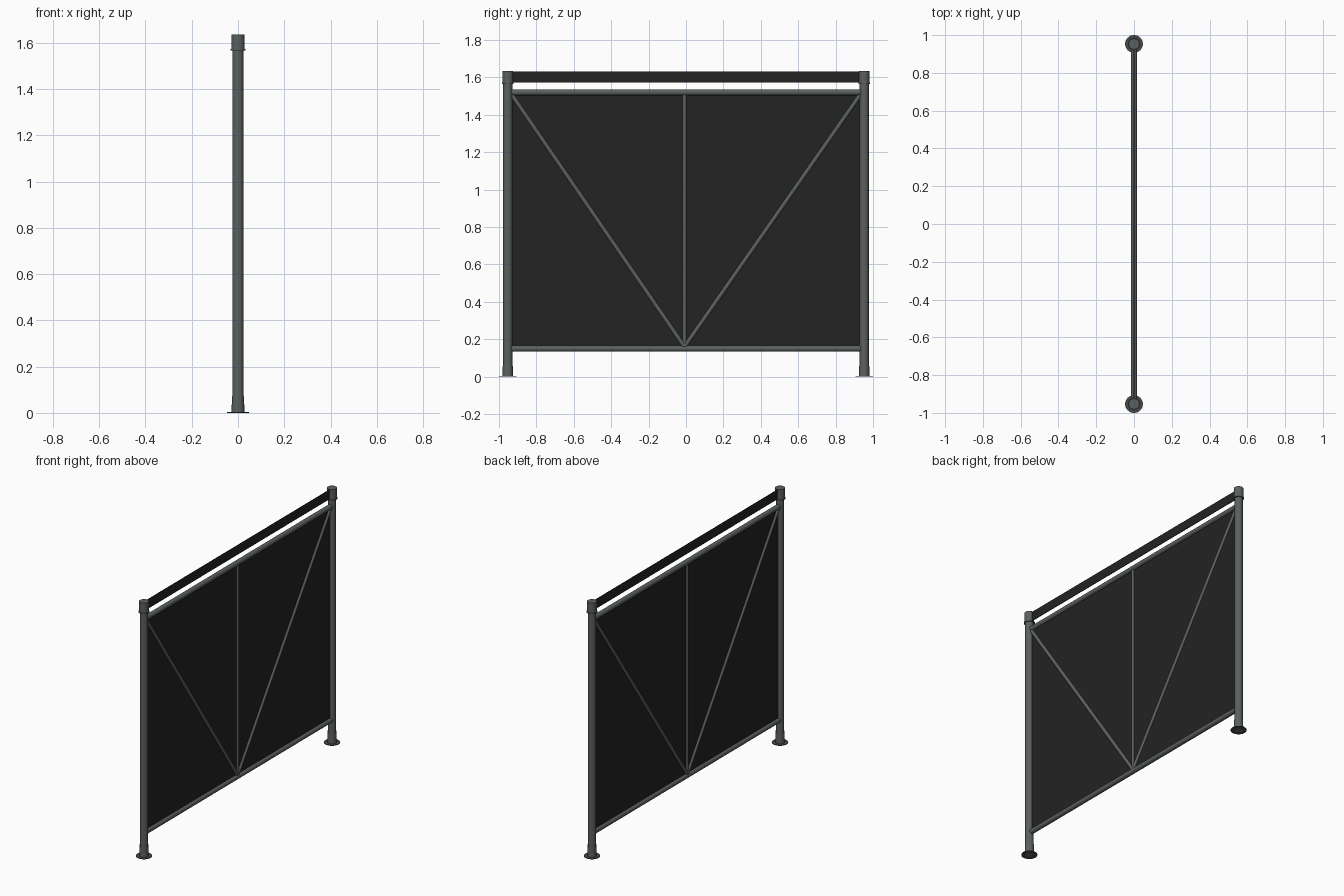
import bpy
from mathutils import Vector

if "Cube" in bpy.data.objects:
    bpy.data.objects.remove(bpy.data.objects["Cube"])


def material(name, rgb):
    m = bpy.data.materials.new(name)
    m.diffuse_color = (*rgb, 1)
    m.use_nodes = True
    m.node_tree.nodes["Principled BSDF"].inputs["Base Color"].default_value = m.diffuse_color
    return m


STEEL = material("grey steel", (0.105, 0.118, 0.115))
FABRIC = material("black fabric", (0.017, 0.017, 0.017))
RUBBER = material("dark flange", (0.06, 0.066, 0.065))


def finish(name, mat):
    o = bpy.context.object
    o.name = name
    o.data.materials.append(mat)
    return o


def tube(name, a, b, r, mat=STEEL, r2=None, sides=32):
    a, b = Vector(a), Vector(b)
    d = b - a
    bpy.ops.mesh.primitive_cone_add(
        vertices=sides, radius1=r, radius2=r if r2 is None else r2, depth=d.length,
        location=(a + b) / 2, rotation=d.to_track_quat('Z', 'Y').to_euler())
    o = finish(name, mat)
    bpy.ops.object.shade_smooth_by_angle()
    return o


def box(name, size, loc, mat):
    bpy.ops.mesh.primitive_cube_add(size=1, location=loc)
    o = finish(name, mat)
    o.scale = size
    return o


POST_Y, MID_Y = 0.953, -0.008
TOP_Z, LOW_Z = 1.52, 0.15

# posts with foot flange, foot sleeve, cap and cap ring
for s, side in ((-1, "left"), (1, "right")):
    y = s * POST_Y
    tube(side + "_post", (0, y, 0), (0, y, 1.6), 0.0245)
    tube(side + "_foot_flange", (0, y, 0.0005), (0, y, 0.004), 0.047, RUBBER)
    tube(side + "_foot_sleeve", (0, y, 0.004), (0, y, 0.072), 0.0275, r2=0.0265)
    tube(side + "_post_cap", (0, y, 1.57), (0, y, 1.635), 0.0285)
    tube(side + "_cap_ring", (0, y, 1.566), (0, y, 1.572), 0.032)
    # diagonal brace
    tube(side + "_brace", (0, s * 0.932, TOP_Z - 0.012), (0, MID_Y, LOW_Z + 0.01), 0.0115, sides=24)

# rails and centre upright
tube("top_rail", (0, -POST_Y, TOP_Z), (0, POST_Y, TOP_Z), 0.016)
tube("bottom_rail", (0, -POST_Y, LOW_Z), (0, POST_Y, LOW_Z), 0.016)
tube("centre_upright", (0, MID_Y, LOW_Z), (0, MID_Y, TOP_Z), 0.0105, sides=24)

# screen panel and barrier belt
box("screen_panel", (0.003, 1.87, TOP_Z - LOW_Z), (0, 0, (TOP_Z + LOW_Z) / 2), FABRIC)
box("barrier_belt", (0.004, 1.88, 0.06), (0, 0, 1.602), FABRIC)
